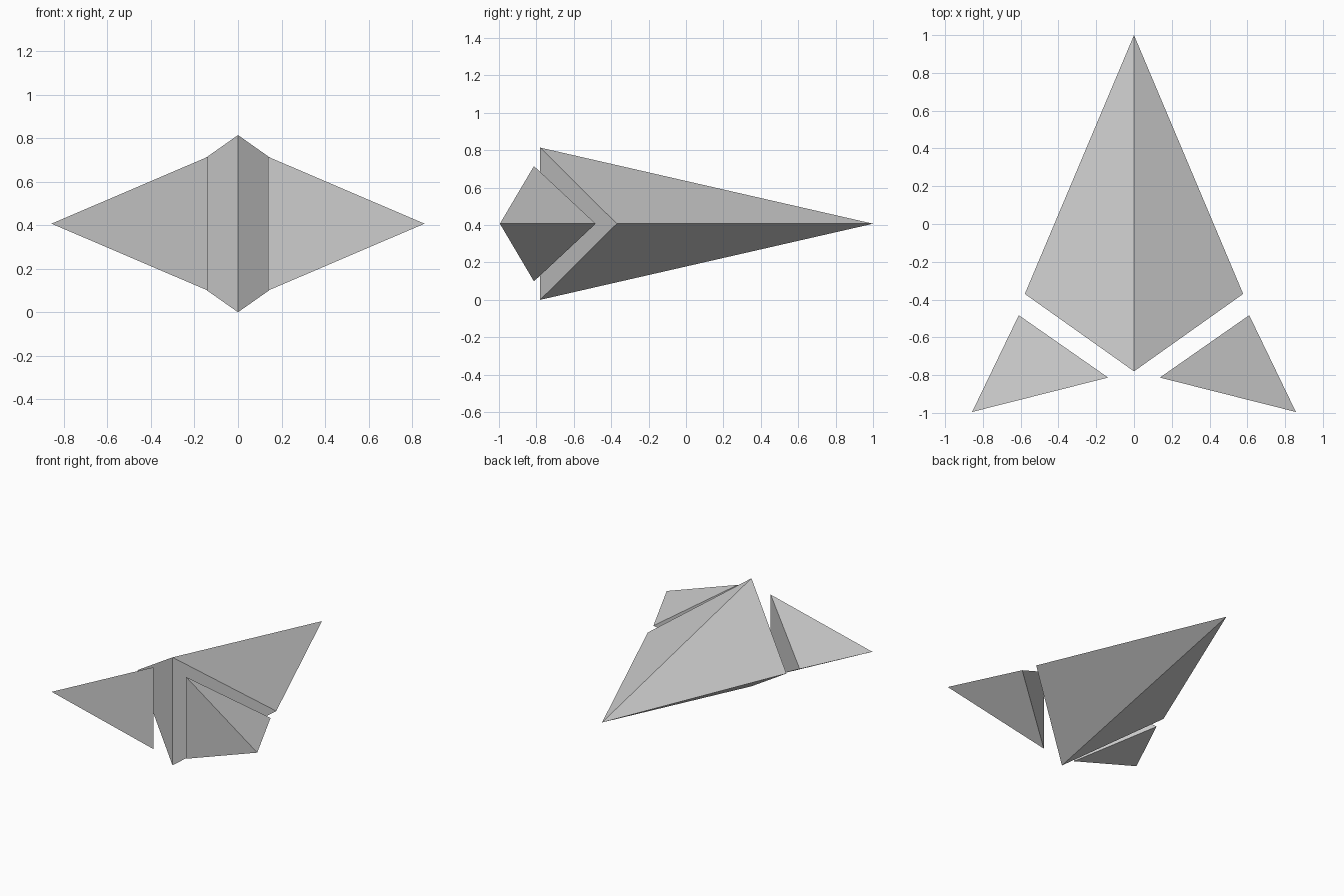
import bpy

if "Cube" in bpy.data.objects:
    bpy.data.objects.remove(bpy.data.objects["Cube"])

# Single flat grey
grey = bpy.data.materials.new("grey")
grey.diffuse_color = (0.6, 0.6, 0.6, 1)
grey.use_nodes = True
grey.node_tree.nodes["Principled BSDF"].inputs["Base Color"].default_value = grey.diffuse_color

MID = 0.407  # height of the horizontal symmetry plane


def solid(name, verts, faces):
    mesh = bpy.data.meshes.new(name)
    mesh.from_pydata(verts, [], faces)
    mesh.materials.append(grey)
    obj = bpy.data.objects.new(name, mesh)
    bpy.context.collection.objects.link(obj)
    return obj


# Main hull: long faceted dart with a swept V-shaped rear
nose, top, bottom = (0, 1, MID), (0, -0.78, 2 * MID), (0, -0.78, 0)
right, left = (0.578, -0.37, MID), (-0.578, -0.37, MID)
solid("hull", [nose, top, bottom, right, left],
      [(0, 1, 3), (0, 3, 2), (1, 2, 3),
       (0, 4, 1), (0, 2, 4), (1, 4, 2)])

# Rear fins: mirrored four-sided wedges set just off the hull
for side, s in (("right", 1), ("left", -1)):
    verts = [(s * 0.61, -0.483, MID), (s * 0.857, -0.995, MID),
             (s * 0.137, -0.813, MID + 0.308), (s * 0.137, -0.813, MID - 0.308)]
    faces = [(0, 2, 1), (0, 1, 3), (0, 3, 2), (1, 2, 3)]
    if s < 0:
        faces = [f[::-1] for f in faces]
    solid(side + "_fin", verts, faces)
